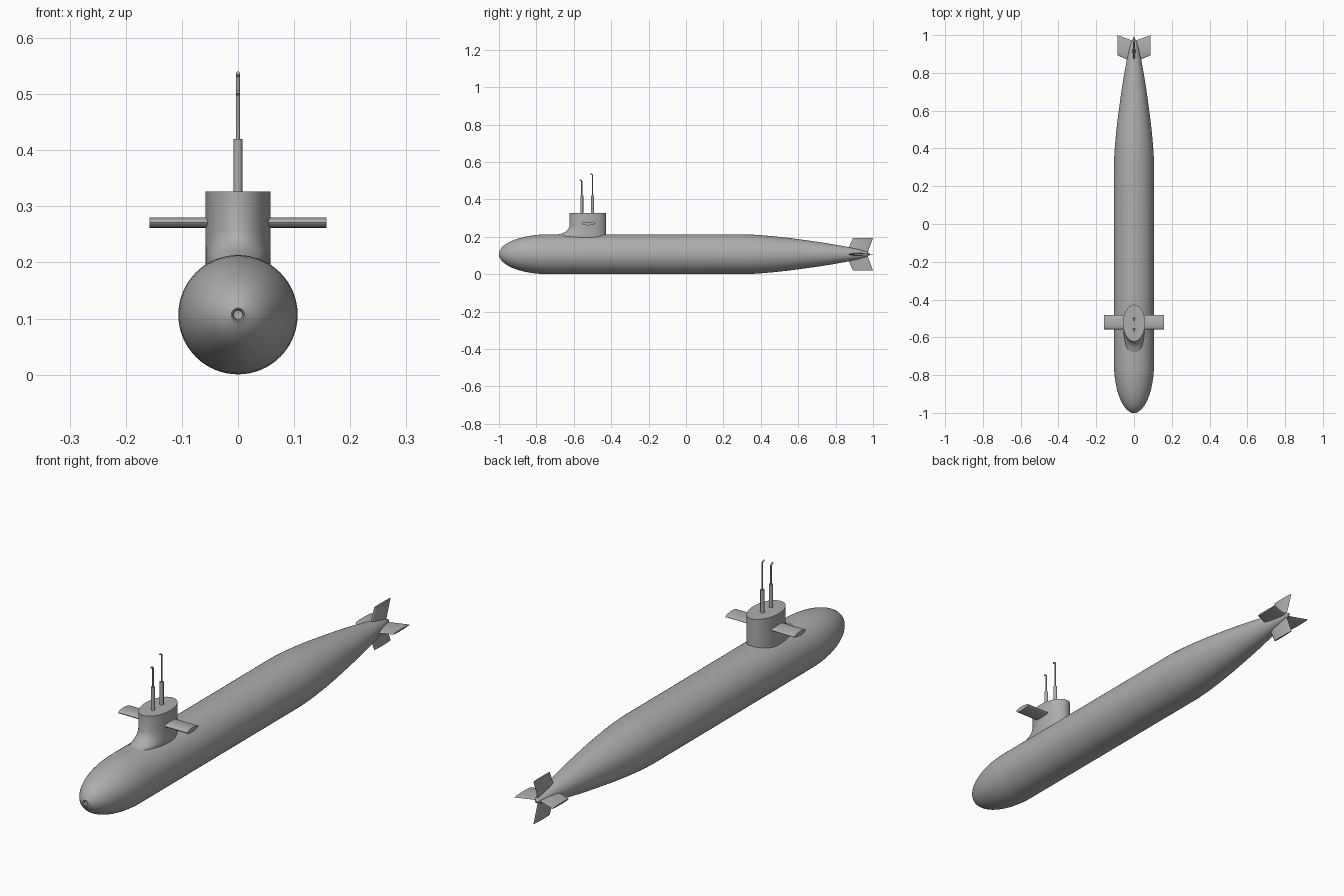
import bpy, bmesh, math
from mathutils import Vector

if "Cube" in bpy.data.objects:
    bpy.data.objects.remove(bpy.data.objects["Cube"])

CZ, R, SEG = 0.1068, 0.1063, 64
grey = bpy.data.materials.new("hull_grey")
grey.diffuse_color = (0.42, 0.42, 0.42, 1)
grey.use_nodes = True
grey.node_tree.nodes["Principled BSDF"].inputs["Base Color"].default_value = grey.diffuse_color


def loft(name, rings, angle=35):
    """Skin a list of equal-length point rings and cap both ends."""
    bm = bmesh.new()
    vs = [[bm.verts.new(p) for p in ring] for ring in rings]
    n = len(vs[0])
    for a, b in zip(vs, vs[1:]):
        for i in range(n):
            j = (i + 1) % n
            bm.faces.new((a[i], a[j], b[j], b[i]))
    bm.faces.new(vs[0])
    bm.faces.new(vs[-1])
    bmesh.ops.recalc_face_normals(bm, faces=bm.faces)
    me = bpy.data.meshes.new(name)
    bm.to_mesh(me)
    bm.free()
    me.materials.append(grey)
    ob = bpy.data.objects.new(name, me)
    bpy.context.collection.objects.link(ob)
    bpy.ops.object.select_all(action='DESELECT')
    ob.select_set(True)
    bpy.context.view_layer.objects.active = ob
    bpy.ops.object.shade_smooth_by_angle(angle=math.radians(angle))
    return ob


def angles(n):
    return [2 * math.pi * i / n for i in range(n)]


def foil(front, back, thick, n=20):
    """Streamlined section: (chord position, half thickness offset)."""
    pts = []
    for a in angles(n):
        u = 0.5 - 0.5 * math.cos(a)
        t = thick * 0.5 * math.sin(a) * (1.25 - 0.5 * u)
        pts.append((front + (back - front) * u, t))
    return pts


# hull: dimpled nose, elliptical bow, straight middle, tapered stern
profile = [(-0.991, 0.004), (-0.992, 0.008), (-0.999, 0.010), (-1.0, 0.012)]
for i in range(1, 15):
    a = math.radians(7 + 83 * i / 14)
    profile.append((-0.735 - 0.265 * math.cos(a), R * math.sin(a)))
profile += [(-0.4, R), (0.0, R), (0.32, R), (0.38, 0.1035), (0.46, 0.097),
            (0.54, 0.0885), (0.62, 0.078), (0.70, 0.067), (0.78, 0.0545),
            (0.86, 0.040), (0.92, 0.027), (0.96, 0.016), (0.985, 0.004)]
loft("hull", [[(r * math.cos(a), y, CZ + r * math.sin(a)) for a in angles(SEG)]
              for y, r in profile])

# sail with a curved fairing at its front foot
levels = [(0.13, -0.70), (0.205, -0.70), (0.213, -0.68), (0.220, -0.658),
          (0.230, -0.640), (0.243, -0.628), (0.258, -0.622), (0.326, -0.622)]
mid, rear = -0.525, -0.427
loft("sail", [[(0.058 * math.sin(a),
                mid - math.cos(a) * ((mid - f) if math.cos(a) > 0 else (rear - mid)), z)
               for a in angles(48)] for z, f in levels])

# sail planes, one wing through both sides
loft("sail_planes", [[(x, y, 0.271 + t) for y, t in foil(-0.558, -0.483, 0.0185)]
                     for x in (-0.158, 0.158)])

# four tail fins around the stern axis
for k, name in enumerate(("right", "top", "left", "bottom")):
    c, s = math.cos(k * math.pi / 2), math.sin(k * math.pi / 2)
    rings = []
    for d, front, back, th in ((0.0, 0.855, 0.968, 0.016), (0.088, 0.893, 1.0, 0.007)):
        rings.append([(c * d - s * t, y, CZ + s * d + c * t)
                      for y, t in foil(front, back, th)])
    loft(name + "_tail_fin", rings)

# masts: thick sleeve, thin tube and forward-bent head
for name, y, top in (("front", -0.557, 0.506), ("rear", -0.500, 0.539)):
    loft(name + "_mast_sleeve", [[(0.0078 * math.cos(a), y + 0.0078 * math.sin(a), z)
                                  for a in angles(20)] for z in (0.30, 0.42)])
    bend, r = 0.008, 0.0033
    path = [(0, 0.41, 0), (0, top - bend - r, 0)]
    for i in range(1, 6):
        b = math.radians(15 * i)
        path.append((-bend * (1 - math.cos(b)), top - bend - r + bend * math.sin(b), b))
    path.append((path[-1][0] - 0.006, path[-1][1] + 0.0016, math.radians(75)))
    loft(name + "_mast", [[(r * math.cos(a), y + dy + r * math.sin(a) * math.cos(b),
                            z + r * math.sin(a) * math.sin(b)) for a in angles(14)]
                          for dy, z, b in path])
